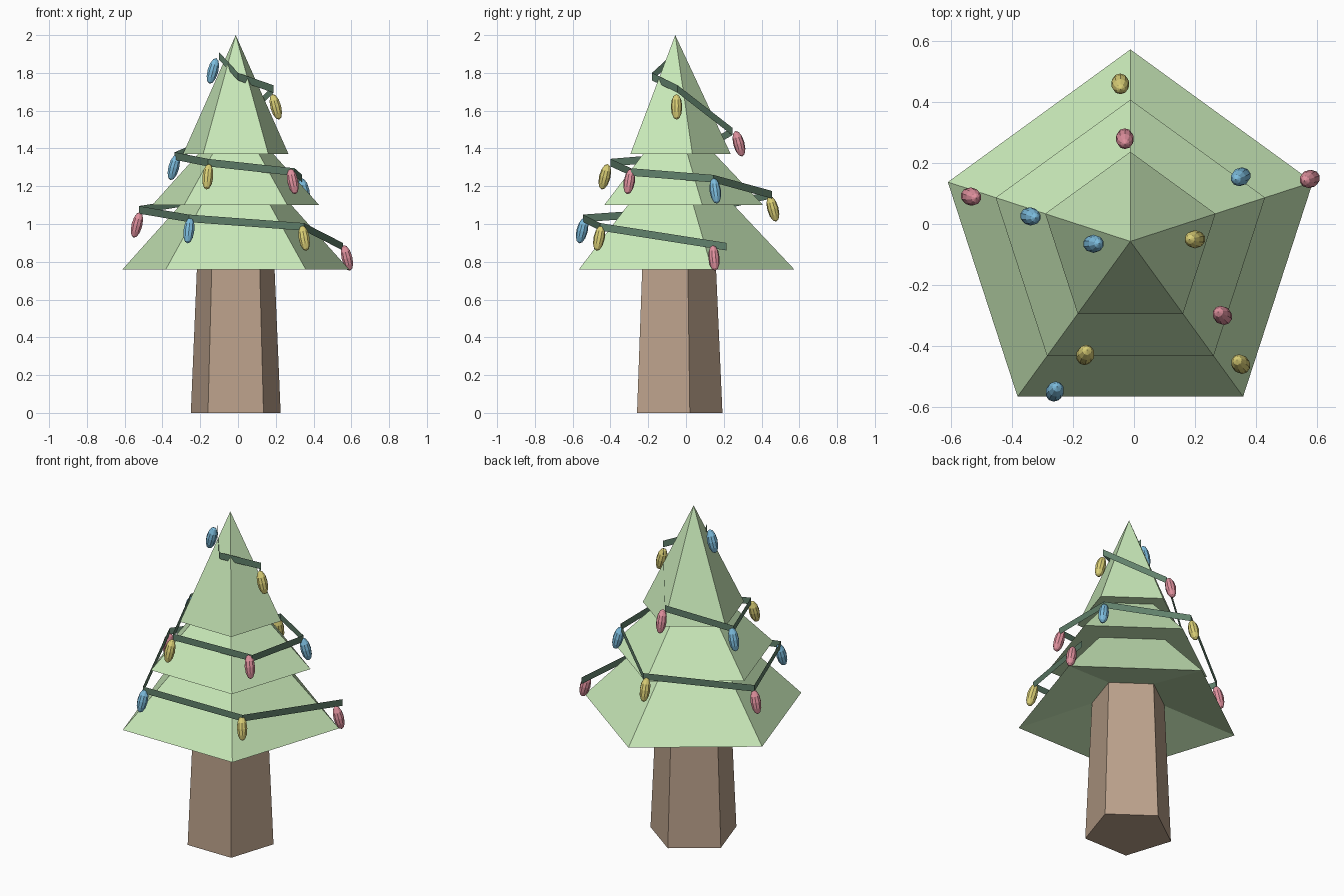
import bpy, bmesh, math
from mathutils import Vector

if "Cube" in bpy.data.objects:
    bpy.data.objects.remove(bpy.data.objects["Cube"])

CX, CY = -0.012, -0.057   # tree axis


def material(name, rgb):
    m = bpy.data.materials.new(name)
    m.diffuse_color = (*rgb, 1)
    m.use_nodes = True
    m.node_tree.nodes["Principled BSDF"].inputs["Base Color"].default_value = m.diffuse_color
    return m


def add_object(name, bm, mat):
    me = bpy.data.meshes.new(name)
    bm.to_mesh(me)
    bm.free()
    me.materials.append(mat)
    ob = bpy.data.objects.new(name, me)
    bpy.context.collection.objects.link(ob)
    return ob


def lathe(name, profile, mat, sides=5):
    """Spin (radius, z) points into a pentagonal solid; radius 0 is a tip."""
    bm = bmesh.new()
    rings = []
    for r, z in profile:
        if r == 0:
            rings.append([bm.verts.new((CX, CY, z))] * sides)
        else:
            angles = [math.pi / 2 + i * math.tau / sides for i in range(sides)]
            rings.append([bm.verts.new((CX + r * math.cos(a), CY + r * math.sin(a), z))
                          for a in angles])
    for lo, hi in zip(rings, rings[1:]):
        for i in range(sides):
            j = (i + 1) % sides
            quad = list(dict.fromkeys((lo[i], lo[j], hi[j], hi[i])))
            bm.faces.new(quad)
    bmesh.ops.recalc_face_normals(bm, faces=bm.faces)
    return add_object(name, bm, mat)


leaf = material("leaf_green", (0.58, 0.81, 0.48))
bark = material("bark", (0.50, 0.36, 0.26))
cord = material("cord_green", (0.12, 0.22, 0.15))
bulb_mats = [material("bulb_blue", (0.20, 0.50, 0.72)),
             material("bulb_yellow", (0.70, 0.62, 0.18)),
             material("bulb_pink", (0.74, 0.28, 0.34))]

# Trunk and three-tier foliage with a hollowed underside
lathe("trunk", [(0, 0), (0.25, 0), (0.21, 0.90), (0, 0.90)], bark)
lathe("foliage", [(0, 0.90), (0.21, 0.86), (0.63, 0.76), (0.31, 1.10), (0.465, 1.10),
                  (0.21, 1.37), (0.294, 1.37), (0, 2.0)], leaf)

# Garland path, spiralling down from the tip
path = [(-0.10, -0.06, 1.89), (0.0, -0.18, 1.78), (0.187, -0.045, 1.715),
        (-0.03, 0.245, 1.49), (-0.335, 0.02, 1.36), (-0.16, -0.40, 1.325),
        (0.30, -0.29, 1.275), (0.34, 0.145, 1.24), (-0.03, 0.455, 1.155),
        (-0.525, 0.09, 1.075), (-0.26, -0.545, 1.03), (0.35, -0.455, 0.985),
        (0.555, 0.215, 0.88)]
bm = bmesh.new()
pairs = [[bm.verts.new((x, y, z + d)) for d in (-0.02, 0.02)] for x, y, z in path]
for a, b in zip(pairs, pairs[1:]):
    bm.faces.new((a[0], b[0], b[1], a[1]))
add_object("garland", bm, cord)

# Bulbs: stretched low-poly spheres with their lower ends leaning outwards
bulbs = [(-0.133, -0.065, 1.81), (0.20, -0.05, 1.62), (-0.03, 0.28, 1.425),
         (-0.34, 0.025, 1.30), (-0.16, -0.43, 1.25), (0.29, -0.30, 1.225),
         (0.35, 0.155, 1.175), (-0.045, 0.46, 1.08), (-0.535, 0.09, 0.995),
         (-0.26, -0.55, 0.965), (0.35, -0.46, 0.925), (0.577, 0.148, 0.82)]
for i, pos in enumerate(bulbs):
    bm = bmesh.new()
    bmesh.ops.create_uvsphere(bm, u_segments=10, v_segments=6, radius=1)
    bmesh.ops.scale(bm, vec=(0.03, 0.03, 0.07), verts=bm.verts)
    ob = add_object(f"bulb_{i + 1}", bm, bulb_mats[i % 3])
    outward = Vector((pos[0] - CX, pos[1] - CY, 0)).normalized()
    axis = Vector((0, 0, 1)) - outward * math.tan(math.radians(15))
    ob.rotation_mode = 'QUATERNION'
    ob.rotation_quaternion = Vector((0, 0, 1)).rotation_difference(axis)
    ob.location = pos
